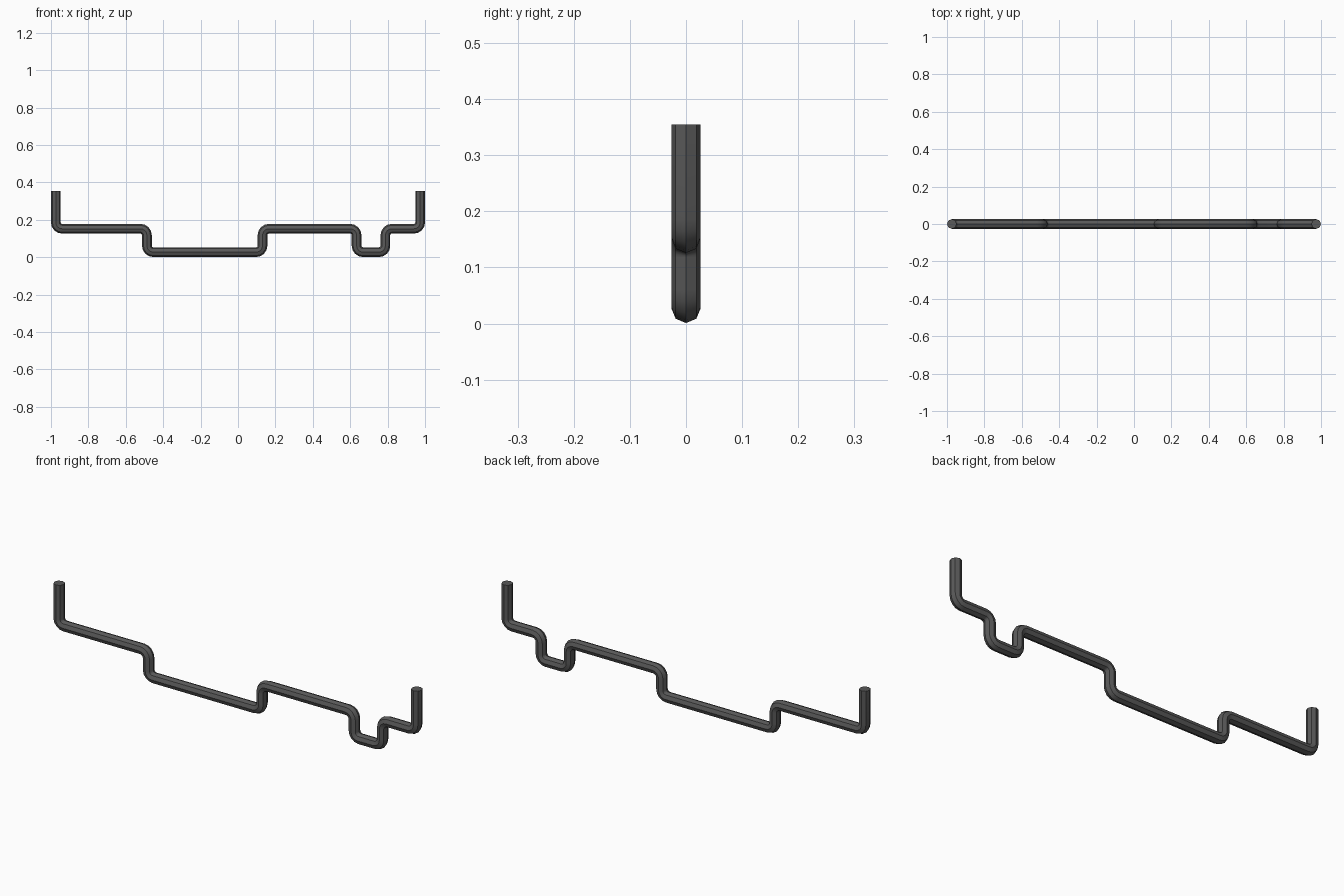
import bpy, bmesh, math
from mathutils import Vector

if "Cube" in bpy.data.objects:
    bpy.data.objects.remove(bpy.data.objects["Cube"])

R, BEND, SIDES, STEPS = 0.026, 0.034, 8, 4
HIGH, LOW, TOP = 0.152, 0.027, 0.355

# Corner points of the bent rod in the x-z plane
corners = [(-0.974, TOP), (-0.974, HIGH), (-0.487, HIGH), (-0.487, LOW),
           (0.131, LOW), (0.131, HIGH), (0.634, HIGH), (0.634, LOW),
           (0.788, LOW), (0.788, HIGH), (0.974, HIGH), (0.974, TOP)]
pts = [Vector((x, 0, z)) for x, z in corners]

# Path stations (position, direction) with rounded right-angle bends
stations = [(pts[0], (pts[1] - pts[0]).normalized())]
for a, b, c in zip(pts, pts[1:], pts[2:]):
    d0, d1 = (b - a).normalized(), (c - b).normalized()
    centre = b - d0 * BEND + d1 * BEND
    for i in range(STEPS + 1):
        t = math.pi / 2 * i / STEPS
        stations.append((centre + BEND * (d0 * math.sin(t) - d1 * math.cos(t)),
                         d0 * math.cos(t) + d1 * math.sin(t)))
stations.append((pts[-1], (pts[-1] - pts[-2]).normalized()))

# Sweep an octagonal section along the path
bm = bmesh.new()
Y = Vector((0, 1, 0))
rings = []
for p, d in stations:
    n = Y.cross(d)
    rings.append([bm.verts.new(p + R * (n * math.cos(a) + Y * math.sin(a)))
                  for a in (math.tau * k / SIDES for k in range(SIDES))])
for r0, r1 in zip(rings, rings[1:]):
    for k in range(SIDES):
        j = (k + 1) % SIDES
        bm.faces.new((r0[k], r0[j], r1[j], r1[k]))
bm.faces.new(rings[0])
bm.faces.new(rings[-1])
bmesh.ops.recalc_face_normals(bm, faces=bm.faces)

mesh = bpy.data.meshes.new("bent_rod")
bm.to_mesh(mesh)
bm.free()
rod = bpy.data.objects.new("bent_rod", mesh)
bpy.context.collection.objects.link(rod)

# Dark grey finish, smooth with sharp end caps
mat = bpy.data.materials.new("dark_metal")
mat.diffuse_color = (0.1, 0.1, 0.1, 1)
mat.use_nodes = True
mat.node_tree.nodes["Principled BSDF"].inputs["Base Color"].default_value = mat.diffuse_color
mesh.materials.append(mat)
bpy.context.view_layer.objects.active = rod
rod.select_set(True)
bpy.ops.object.shade_smooth_by_angle(angle=math.radians(40))
